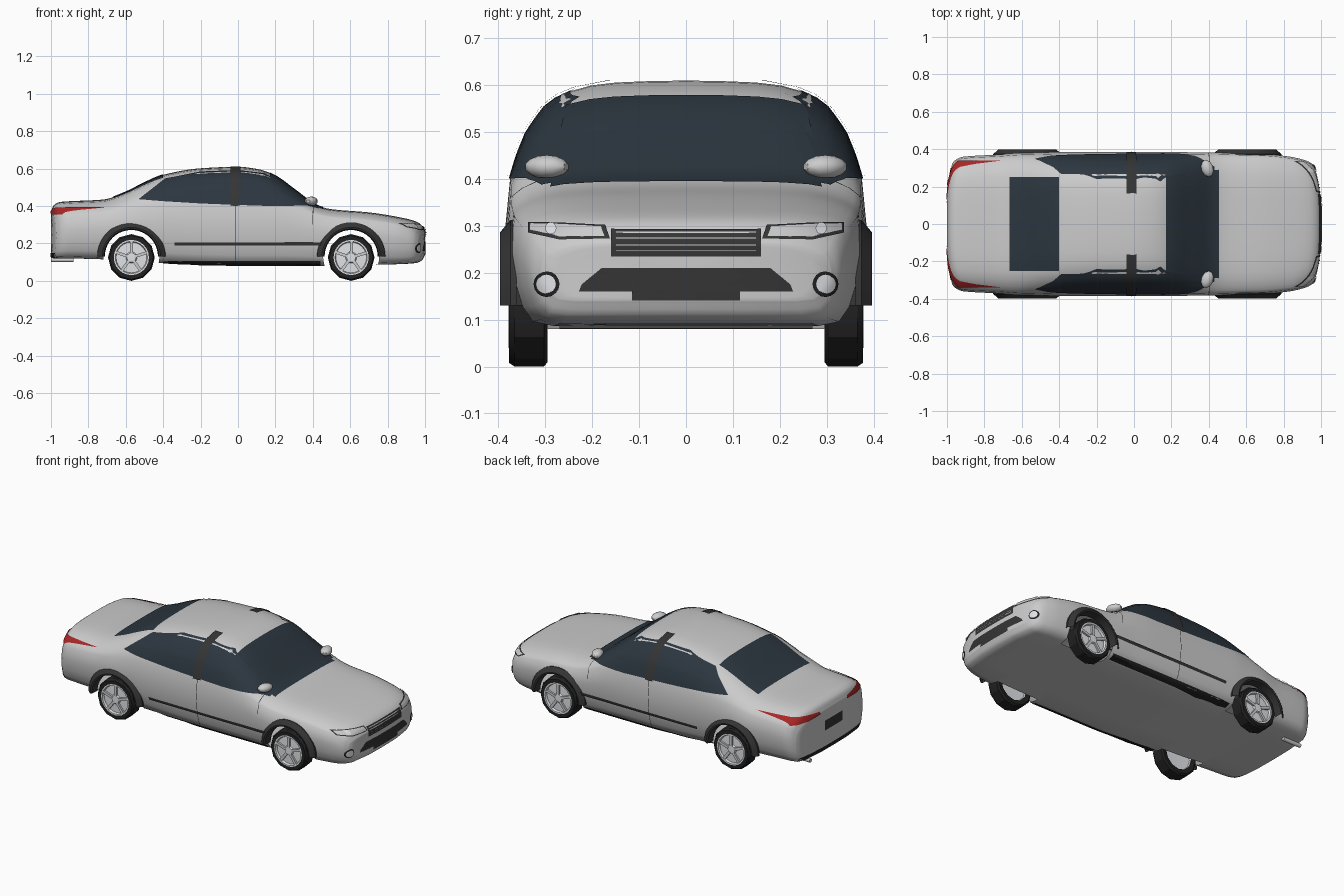
import bpy, bmesh, math
from mathutils import Vector
from mathutils.bvhtree import BVHTree

if "Cube" in bpy.data.objects:
    bpy.data.objects.remove(bpy.data.objects["Cube"])


def material(name, *rgb):
    m = bpy.data.materials.new(name)
    m.diffuse_color = (*rgb, 1)
    m.use_nodes = True
    m.node_tree.nodes["Principled BSDF"].inputs["Base Color"].default_value = m.diffuse_color
    return m


GLASS = material("glass", .025, .037, .05)
DARK = material("dark_trim", .035, .035, .035)
BLACK = material("rubber", .015, .015, .015)
RED = material("tail_red", .4, .02, .02)
LIGHT = material("lamp_clear", .75, .77, .8)


def finish(name, bm, mat=None, mirror=False, angle=40):
    me = bpy.data.meshes.new(name)
    bm.to_mesh(me)
    bm.free()
    ob = bpy.data.objects.new(name, me)
    bpy.context.collection.objects.link(ob)
    if mat:
        me.materials.append(mat)
    if mirror:
        ob.modifiers.new("mirror", 'MIRROR').use_axis = (False, True, False)
    bpy.ops.object.select_all(action='DESELECT')
    bpy.context.view_layer.objects.active = ob
    ob.select_set(True)
    bpy.ops.object.shade_smooth_by_angle(angle=math.radians(angle))
    return ob


# Body stations: x, floor z, half width, belt z, top z
STATIONS = [
    (-1, .125, .325, .30, .37), (-.985, .12, .345, .33, .405), (-.95, .12, .36, .345, .422),
    (-.72, .115, .372, .36, .435), (-.6, .105, .38, .38, .475), (-.5, .1, .382, .395, .525),
    (-.4, .095, .385, .4, .567), (-.2, .085, .385, .4, .602), (0, .08, .385, .4, .61),
    (.12, .08, .385, .4, .595), (.2, .08, .385, .4, .562), (.32, .08, .383, .385, .475),
    (.43, .08, .382, .35, .4), (.5, .08, .38, .335, .383), (.7, .085, .375, .32, .366),
    (.88, .09, .36, .3, .337), (.95, .095, .345, .28, .318), (.985, .11, .33, .255, .295),
    (1, .14, .31, .235, .265)]
LOWER = [(0, 0), (.4, 0), (.76, 0), (.88, .04), (.94, .18), (.98, .4), (1, .68), (.975, 1)]
UPPER = [(.96, .24), (.905, .48), (.81, .72), (.7, .87), (.54, .95), (.4, .98), (.2, .995), (0, 1)]


def station(x, k):
    # monotone smooth interpolation of column k
    px = [s[0] for s in STATIONS]
    py = [s[k] for s in STATIONS]
    i = max(j for j in range(len(px) - 1) if px[j] <= x + 1e-9)

    def slope(j):
        return (py[j + 1] - py[j]) / (px[j + 1] - px[j])

    def tangent(j):
        if j == 0 or j == len(px) - 1:
            return slope(min(j, len(px) - 2))
        a, b = slope(j - 1), slope(j)
        return 2 * a * b / (a + b) if a * b > 0 else 0
    h = px[i + 1] - px[i]
    t = (x - px[i]) / h
    return ((2*t**3 - 3*t*t + 1) * py[i] + (t**3 - 2*t*t + t) * h * tangent(i)
            + (3*t*t - 2*t**3) * py[i + 1] + (t**3 - t*t) * h * tangent(i + 1))


def ring(x, scale=1):
    zb, w, belt, top = (station(x, k) for k in range(1, 5))
    half = [(a * w, zb + b * (belt - zb)) for a, b in LOWER]
    half += [(a * w * .975, belt + b * (top - belt)) for a, b in UPPER]
    pts = half + [(-y, z) for y, z in half[-2:0:-1]]
    zc = (zb + top) / 2
    t = max(0, min(1, (abs(x) - .6) / .4))
    bend = math.copysign((.045 if x > 0 else .03) * t * t * (3 - 2 * t), x)
    return [Vector((x - bend * abs(y * scale / .33) ** 3, y * scale, zc + (z - zc) * scale))
            for y, z in pts]


# Lofted body
N = 76
rings = [ring(-1, s) for s in (.05, .35, .65, .88)]
rings += [ring(-math.cos(math.pi * i / N)) for i in range(N + 1)]
rings += [ring(1, s) for s in (.88, .65, .35, .05)]
bm = bmesh.new()
loops = [[bm.verts.new(p) for p in r] for r in rings]
for a, b in zip(loops, loops[1:]):
    for i in range(len(a)):
        j = (i + 1) % len(a)
        bm.faces.new((a[i], a[j], b[j], b[i]))
bm.faces.new(loops[0])
bm.faces.new(loops[-1])
bmesh.ops.recalc_face_normals(bm, faces=bm.faces[:])
SKIN = BVHTree.FromBMesh(bm)
body = finish("body_shell", bm, angle=50)

# Open the wheel wells, then drop the tunnel walls
WHEELS, ARCH, ARCH_Z, WELL_Y = (-.57, .605), .15, .13, .27
for x in WHEELS:
    for s in (-1, 1):
        bpy.ops.mesh.primitive_cylinder_add(vertices=40, radius=ARCH, depth=.3, rotation=(math.pi / 2, 0, 0),
                                            location=(x, s * (WELL_Y + .15), ARCH_Z))
        cutter = bpy.context.object
        cutter.hide_render = True
        mod = body.modifiers.new("well", 'BOOLEAN')
        mod.object, mod.operation, mod.solver = cutter, 'DIFFERENCE', 'EXACT'
        bpy.context.view_layer.objects.active = body
        bpy.ops.object.modifier_move_to_index(modifier="well", index=0)
        bpy.ops.object.modifier_apply(modifier="well")
        bpy.data.objects.remove(cutter)


def on_well(v):
    return any(abs(math.hypot(v.x - x, v.z - ARCH_Z) - ARCH) < .0015 for x in WHEELS)


bm = bmesh.new()
bm.from_mesh(body.data)
walls = [f for f in bm.faces if all(on_well(v.co) for v in f.verts)
         or all(abs(abs(v.co.y) - WELL_Y) < 1e-3 for v in f.verts)]
bmesh.ops.delete(bm, geom=walls, context='FACES')
bm.to_mesh(body.data)
bm.free()


def panel(name, low, high, view, mat, mirror=False, lift=.003, m=6, s=6):
    # Patch between two 2D polylines, projected on the body along a view direction
    d = -Vector(view)
    axis = max(range(3), key=lambda k: abs(d[k]))

    def resample(p):
        out = [Vector(p[0])]
        for a, b in zip(p, p[1:]):
            out += [Vector(a).lerp(Vector(b), k / s) for k in range(1, s + 1)]
        return out
    bm = bmesh.new()
    rows = []
    for a, b in zip(resample(low), resample(high)):
        row = []
        for k in range(m + 1):
            q = list(a.lerp(b, k / m))
            q.insert(axis, -2 * d[axis])
            hit, nor = SKIN.ray_cast(Vector(q), d)[:2]
            if hit is None:
                q[axis] = -.3 * d[axis]
                hit, nor = SKIN.find_nearest(Vector(q))[:2]
            row.append(bm.verts.new(hit + nor * (lift if nor.dot(d) < 0 else -lift)))
        rows.append(row)
    for a, b in zip(rows, rows[1:]):
        for k in range(m):
            bm.faces.new((a[k], a[k + 1], b[k + 1], b[k]))
    bmesh.ops.remove_doubles(bm, verts=bm.verts[:], dist=1e-5)
    bm.normal_update()
    if sum((f.normal.dot(d) * f.calc_area() for f in bm.faces)) > 0:
        bmesh.ops.reverse_faces(bm, faces=bm.faces[:])
    return finish(name, bm, mat, mirror)


def rect(name, a0, a1, b0, b1, *args, **kw):
    return panel(name, [(a0, b0), (a1, b0)], [(a0, b1), (a1, b1)], *args, **kw)


def disc(name, cy, cz, r, *args, **kw):
    arc = [(math.cos(math.pi * i / 8) * r, math.sin(math.pi * i / 8) * r) for i in range(9)]
    return panel(name, [(cy + a, cz - b) for a, b in arc], [(cy + a, cz + b) for a, b in arc], *args, s=1, **kw)


FRONT, REAR, SIDE, TOP = (1, 0, 0), (-1, 0, 0), (0, 1, 0), (0, 0, 1)

# Windows
panel("windscreen", [(.455, -.29), (.455, .29)], [(.17, -.255), (.17, .255)], TOP, GLASS, s=20, m=16)
panel("rear_window", [(-.665, -.25), (-.665, .25)], [(-.4, -.25), (-.4, .25)], TOP, GLASS, s=20, m=14)
panel("side_window", [(-.53, .435), (-.4, .425), (-.2, .413), (0, .405), (.15, .4), (.3, .4), (.37, .4), (.43, .385)],
      [(-.525, .44), (-.39, .545), (-.2, .582), (0, .59), (.14, .573), (.25, .515), (.34, .445), (.43, .39)],
      SIDE, GLASS, mirror=True, m=10)
rect("door_pillar", -.04, .012, .4, .604, SIDE, DARK, mirror=True, lift=.007, m=14)

# Side trim and door gaps
rect("side_moulding", -.34, .45, .19, .207, SIDE, DARK, mirror=True, lift=.006, s=16, m=2)
rect("sill", -.4, .44, .085, .107, SIDE, BLACK, mirror=True, s=16, m=3)
rect("door_gap", -.014, -.011, .11, .4, SIDE, BLACK, mirror=True, lift=.002, s=1, m=12)
rect("front_door_gap", .399, .402, .3, .395, SIDE, BLACK, mirror=True, lift=.002, s=1)

# Front face
rect("grille", -.16, .16, .235, .292, FRONT, DARK, s=16)
for i in range(4):
    rect("grille_bar", -.15, .15, .245 + i * .012, .249 + i * .012, FRONT, None, lift=.008, s=16, m=1)
panel("bumper_intake", [(-.228, .16), (-.2, .16), (.2, .16), (.228, .16)],
      [(-.222, .175), (-.18, .21), (.18, .21), (.222, .175)], FRONT, DARK, s=8)
rect("lower_intake", -.115, .115, .141, .162, FRONT, DARK, s=8, m=3)
panel("headlamp_housing", [(.162, .272), (.27, .27), (.335, .284)], [(.172, .3), (.27, .305), (.335, .306)],
      FRONT, DARK, mirror=True)
panel("headlamp_lens", [(.172, .276), (.27, .275), (.33, .287)], [(.18, .296), (.27, .301), (.33, .302)],
      FRONT, None, mirror=True, lift=.006)
disc("headlamp_bulb", .285, .289, .012, FRONT, LIGHT, mirror=True, lift=.009)
disc("fog_lamp_ring", .296, .176, .027, FRONT, BLACK, mirror=True)
disc("fog_lamp", .296, .176, .02, FRONT, LIGHT, mirror=True, lift=.006)

# Rear face
panel("tail_lamp", [(.13, .362), (.24, .355), (.335, .352)], [(.13, .376), (.24, .388), (.335, .39)],
      REAR, RED, mirror=True, lift=.005)
rect("plate_recess", -.085, .085, .245, .305, REAR, DARK)
rect("rear_valance", -.3, .3, .128, .15, REAR, BLACK, s=16, m=3)


def lathe(name, profile, n, cx, cz, mat, start=-90, sweep=360, angle=30):
    # Revolve (radius, y) around a cross-car axis, mirrored to the other side
    bm = bmesh.new()
    closed = sweep == 360
    rows = []
    for i in range(n if closed else n + 1):
        a = math.radians(start + sweep * i / n)
        rows.append([bm.verts.new((cx + r * math.cos(a), y, cz + r * math.sin(a))) for r, y in profile])
    for a, b in zip(rows, rows[1:] + (rows[:1] if closed else [])):
        for k in range(len(profile) - 1):
            bm.faces.new((a[k], b[k], b[k + 1], a[k + 1]))
    bmesh.ops.remove_doubles(bm, verts=bm.verts[:], dist=1e-5)
    bmesh.ops.recalc_face_normals(bm, faces=bm.faces[:])
    return finish(name, bm, mat, mirror=True, angle=angle)


# Wheels and arch flares
for x in WHEELS:
    lathe("tyre", [(.088, .3), (.115, .295), (.125, .303), (.125, .366), (.117, .378), (.093, .378), (.088, .366)],
          12, x, .125, BLACK)
    lathe("rim", [(.094, .379), (.086, .379), (.082, .366), (.03, .368), (.024, .376), (0, .377)],
          24, x, .125, LIGHT)
    lathe("rim_back", [(.09, .301), (.085, .31), (0, .312)], 12, x, .125, LIGHT)
    bm = bmesh.new()
    for i in range(5):
        a = 2 * math.pi * i / 5 + .3
        u, v = Vector((math.cos(a), 0, math.sin(a))), Vector((-math.sin(a), 0, math.cos(a)))
        c = bmesh.ops.create_cube(bm, size=1)["verts"]
        for p in c:
            q = p.co.copy()
            p.co = Vector((x, .372 + q.y * .012, .125)) + u * (.053 + q.x * .064) + v * q.z * .016
    finish("spokes", bm, None, mirror=True)
    lathe("arch_flare", [(.142, .345), (.147, .395), (.156, .397), (.183, .374), (.183, .362)],
          20, x, ARCH_Z, DARK, start=0, sweep=180)

# Door mirrors
bm = bmesh.new()
bmesh.ops.create_uvsphere(bm, u_segments=10, v_segments=7, radius=1)
for p in bm.verts:
    p.co = Vector((.392 + p.co.x * .034 - p.co.y * .008, .297 + p.co.y * .047, .426 + p.co.z * .025))
finish("door_mirror", bm, None, mirror=True)

# Exhaust pipe
bpy.ops.mesh.primitive_cylinder_add(vertices=12, radius=.012, depth=.12, rotation=(0, math.pi / 2, 0),
                                    location=(-.94, .22, .112))
bpy.context.object.name = "exhaust_pipe"
